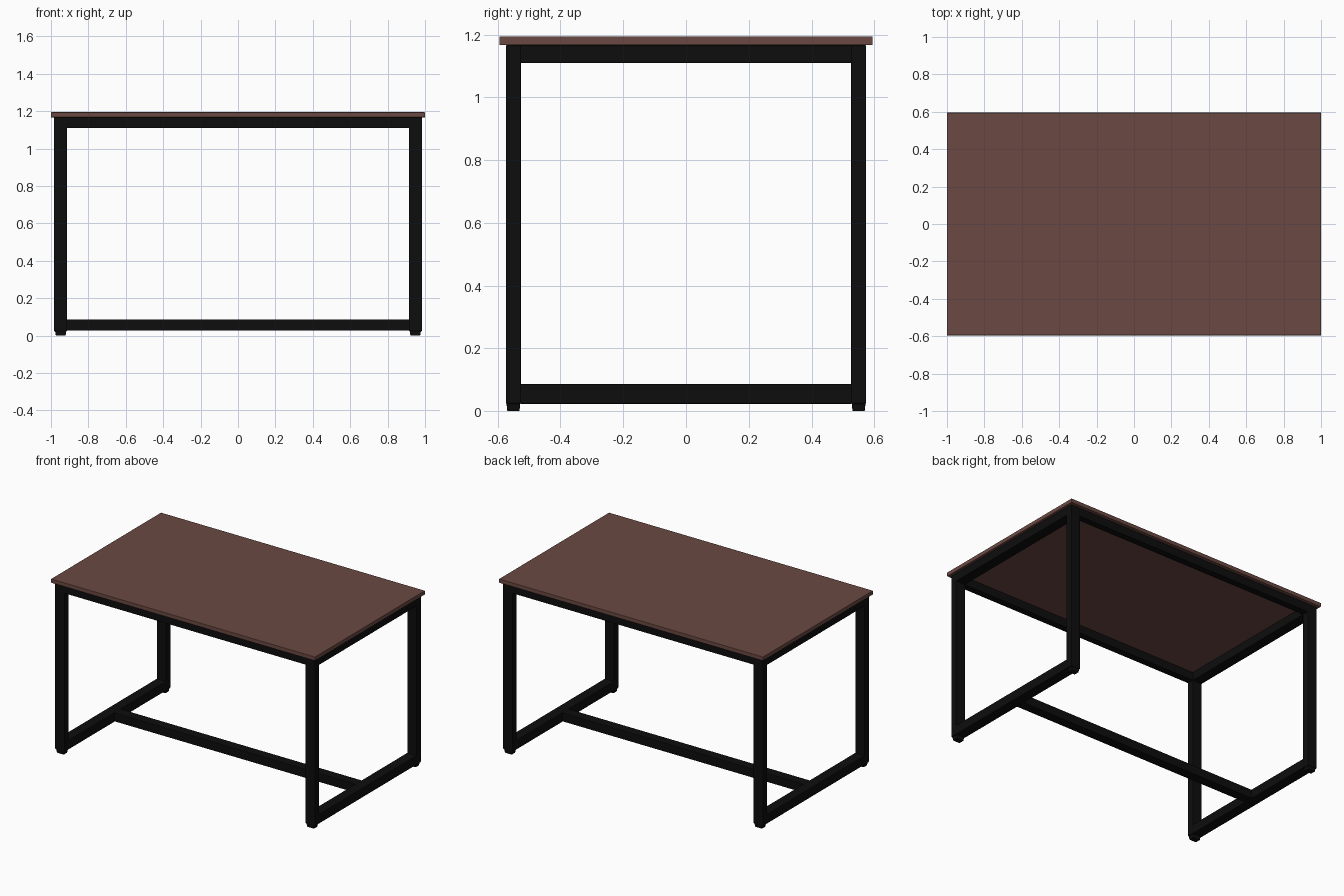
import bpy, bmesh

if "Cube" in bpy.data.objects:
    bpy.data.objects.remove(bpy.data.objects["Cube"])


def material(name, rgb):
    m = bpy.data.materials.new(name)
    m.diffuse_color = (*rgb, 1)
    m.use_nodes = True
    m.node_tree.nodes["Principled BSDF"].inputs["Base Color"].default_value = m.diffuse_color
    return m


wood = material("brown wood", (0.145, 0.066, 0.055))
metal = material("black metal", (0.004, 0.004, 0.004))


def box(name, x, y, z, mat, bevel=0.0, taper=1.0):
    """Box from (min, max) ranges; taper shrinks the bottom face."""
    bm = bmesh.new()
    bmesh.ops.create_cube(bm, size=1)
    for v in bm.verts:
        s = taper if v.co.z < 0 else 1.0
        v.co = ((x[0] + x[1]) / 2 + v.co.x * s * (x[1] - x[0]),
                (y[0] + y[1]) / 2 + v.co.y * s * (y[1] - y[0]),
                (z[0] + z[1]) / 2 + v.co.z * (z[1] - z[0]))
    me = bpy.data.meshes.new(name)
    bm.to_mesh(me)
    bm.free()
    me.materials.append(mat)
    ob = bpy.data.objects.new(name, me)
    bpy.context.collection.objects.link(ob)
    if bevel:
        b = ob.modifiers.new("Bevel", "BEVEL")
        b.width = bevel
        b.segments = 2
    return ob


def span(a, b, s):
    return tuple(sorted((a * s, b * s)))


XI, XO = 0.913, 0.985      # leg inner and outer x
YI, YO = 0.526, 0.574      # leg inner and outer y
Z0, Z1, Z2, Z3 = 0.023, 0.087, 1.109, 1.167

# Table top
box("table_top", (-1, 1), (-0.595, 0.595), (Z3, 1.194), wood, 0.002)

# Legs with small tapered feet
for sx, side in ((-1, "left"), (1, "right")):
    for sy, end in ((-1, "front"), (1, "back")):
        box(f"{end}_{side}_leg", span(XI, XO, sx), span(YI, YO, sy), (Z0, Z3), metal, 0.004)
        box(f"{end}_{side}_foot", span(0.918, 0.978, sx), span(0.528, 0.572, sy),
            (0, Z0 + 0.002), metal, 0.003, 0.88)
    # Side rails, bottom and top
    box(f"{side}_bottom_rail", span(XI, XO, sx), (-YI - 0.004, YI + 0.004), (Z0, Z1), metal, 0.004)
    box(f"{side}_top_rail", span(XI, XO, sx), (-YI - 0.004, YI + 0.004), (Z2, Z3), metal, 0.004)

# Long rails under the top
for sy, end in ((-1, "front"), (1, "back")):
    box(f"{end}_top_rail", (-XI - 0.004, XI + 0.004), span(YI, YO, sy), (Z2, Z3), metal, 0.004)

# Centre stretcher near the floor
box("stretcher", (-XI - 0.004, XI + 0.004), (-0.034, 0.034), (0.026, Z1), metal, 0.004)
